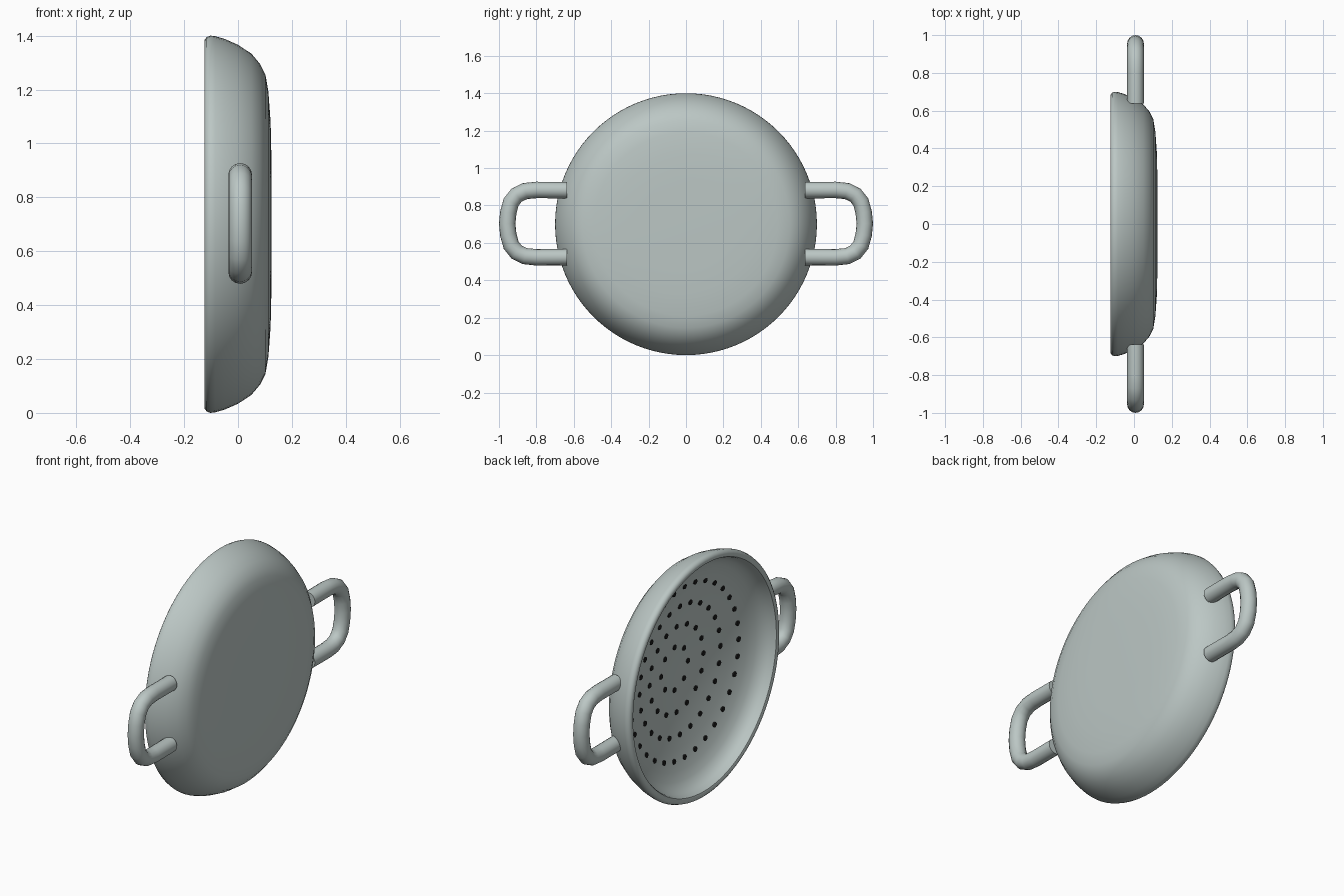
import bpy, bmesh, math
from mathutils import Matrix, Vector

if "Cube" in bpy.data.objects:
    bpy.data.objects.remove(bpy.data.objects["Cube"])

CENTRE_Z = 0.70


def material(name, rgb):
    mat = bpy.data.materials.new(name)
    mat.diffuse_color = (*rgb, 1)
    mat.use_nodes = True
    mat.node_tree.nodes["Principled BSDF"].inputs["Base Color"].default_value = mat.diffuse_color
    return mat


def smooth(obj, angle=35):
    bpy.ops.object.select_all(action='DESELECT')
    obj.select_set(True)
    bpy.context.view_layer.objects.active = obj
    bpy.ops.object.shade_smooth_by_angle(angle=math.radians(angle))


def finish(name, bm, mat):
    bmesh.ops.remove_doubles(bm, verts=bm.verts, dist=1e-5)
    bmesh.ops.recalc_face_normals(bm, faces=bm.faces)
    mesh = bpy.data.meshes.new(name)
    bm.to_mesh(mesh)
    bm.free()
    obj = bpy.data.objects.new(name, mesh)
    bpy.context.collection.objects.link(obj)
    mesh.materials.append(mat)
    smooth(obj)


def floor_x(r):
    """Depth of the domed inner floor."""
    return 0.08 - 0.28 * r * r


enamel = material("pale_green_grey", (0.50, 0.57, 0.555))
dark = material("dark_hole", (0.01, 0.01, 0.01))

# Dish: profile of (x, radius) from outer centre, over the rim, to inner floor
profile = [
    (0.125, 0), (0.124, 0.25), (0.121, 0.38), (0.113, 0.49), (0.102, 0.555),
    (0.082, 0.595), (0.050, 0.633), (0.0, 0.666), (-0.050, 0.688),
    (-0.085, 0.698), (-0.102, 0.70), (-0.116, 0.695), (-0.124, 0.684),
    (-0.125, 0.672), (-0.121, 0.662), (-0.110, 0.656), (-0.085, 0.650),
    (-0.055, 0.630), (-0.030, 0.60), (-0.008, 0.55),
] + [(floor_x(r), r) for r in (0.5, 0.44, 0.375, 0.3125, 0.25, 0.1875, 0.125, 0.06, 0)]
bm = bmesh.new()
verts = [bm.verts.new((x, 0, CENTRE_Z + r)) for x, r in profile]
edges = [bm.edges.new(pair) for pair in zip(verts, verts[1:])]
bmesh.ops.spin(bm, geom=verts + edges, cent=(0, 0, CENTRE_Z), axis=(1, 0, 0),
               angle=math.tau, steps=96, use_merge=True)
finish("dish", bm, enamel)

# Perforations: four rings of dark holes on the inner floor
bm = bmesh.new()
for ring in range(1, 5):
    radius, count = 0.125 * ring, 8 * ring
    for i in range(count):
        a = math.tau * i / count
        pos = Vector((floor_x(radius), radius * math.cos(a),
                      CENTRE_Z + radius * math.sin(a)))
        bmesh.ops.create_cone(
            bm, cap_ends=True, segments=12, radius1=0.015, radius2=0.015,
            depth=0.010,
            matrix=Matrix.Translation(pos) @ Matrix.Rotation(math.pi / 2, 4, 'Y'))
finish("floor_holes", bm, dark)

# Handles: bent round bars on both sides
half = [(0.637, 0.179), (0.80, 0.180), (0.86, 0.174), (0.905, 0.153),
        (0.935, 0.115), (0.950, 0.06)]
path = half + [(0.956, 0)] + [(y, -z) for y, z in reversed(half)]
for side, name in [(1, "back_handle"), (-1, "front_handle")]:
    curve = bpy.data.curves.new(name, 'CURVE')
    curve.dimensions = '3D'
    curve.bevel_depth = 0.044
    curve.bevel_resolution = 6
    curve.use_fill_caps = True
    curve.materials.append(enamel)
    spline = curve.splines.new('POLY')
    spline.points.add(len(path) - 1)
    for p, (y, z) in zip(spline.points, path):
        p.co = (0.008, side * y, CENTRE_Z + 0.003 + z, 1)
    handle = bpy.data.objects.new(name, curve)
    bpy.context.collection.objects.link(handle)
    bpy.ops.object.select_all(action='DESELECT')
    handle.select_set(True)
    bpy.context.view_layer.objects.active = handle
    bpy.ops.object.convert(target='MESH')
    smooth(bpy.context.view_layer.objects.active, 40)
